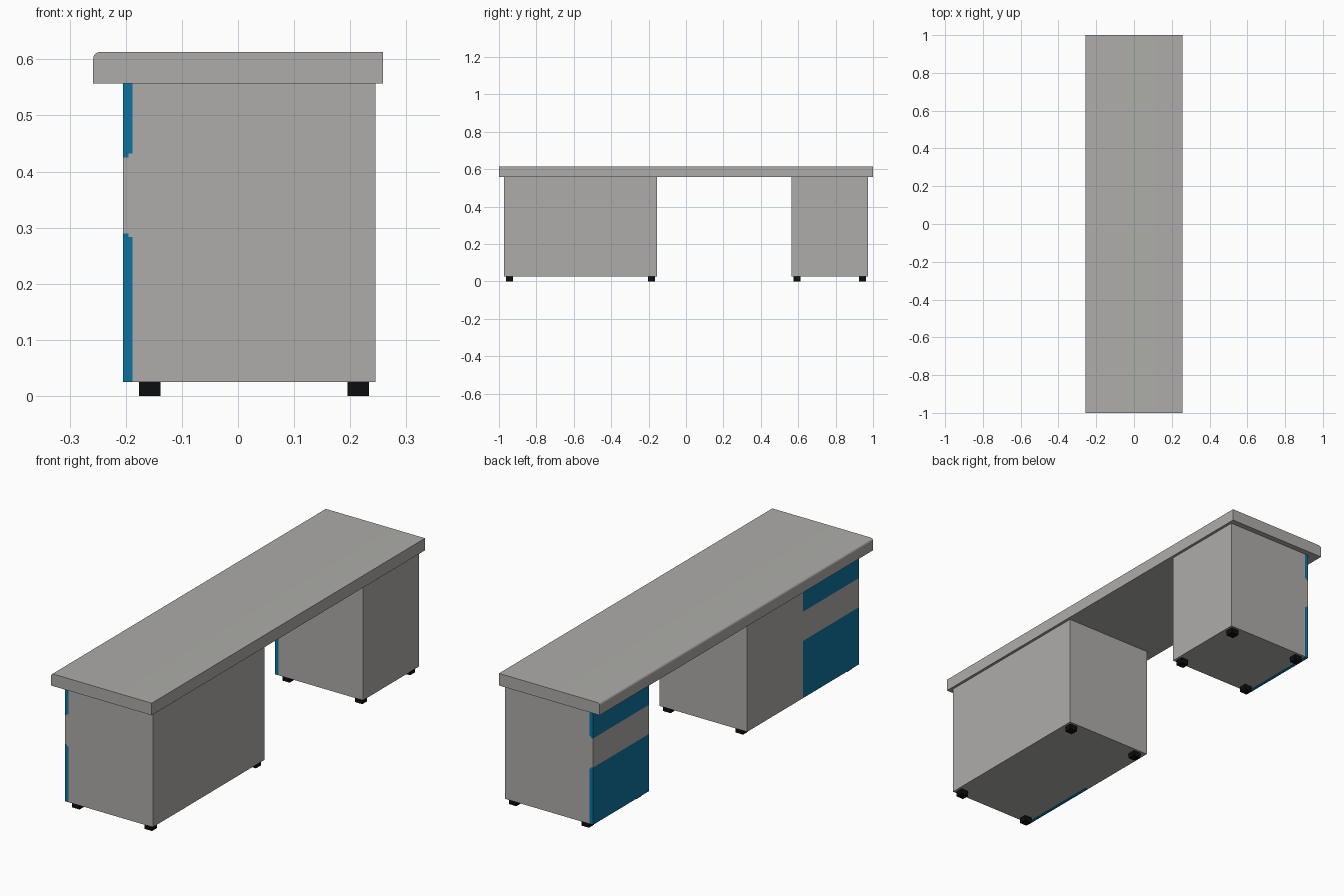
import bpy, bmesh, math

if "Cube" in bpy.data.objects:
    bpy.data.objects.remove(bpy.data.objects["Cube"])


def material(name, rgb):
    m = bpy.data.materials.new(name)
    m.diffuse_color = (*rgb, 1)
    m.use_nodes = True
    m.node_tree.nodes["Principled BSDF"].inputs["Base Color"].default_value = m.diffuse_color
    return m


GRAY = material("warm_gray", (0.42, 0.415, 0.40))
BLUE = material("deep_blue", (0.005, 0.17, 0.35))
BLACK = material("black", (0.004, 0.004, 0.005))


def extrude_y(name, profile, y0, y1, mat):
    """Extrude a closed (x, z) profile along y."""
    bm = bmesh.new()
    face = bm.faces.new([bm.verts.new((x, y0, z)) for x, z in profile])
    moved = bmesh.ops.extrude_face_region(bm, geom=[face])["geom"]
    verts = [v for v in moved if isinstance(v, bmesh.types.BMVert)]
    bmesh.ops.translate(bm, vec=(0, y1 - y0, 0), verts=verts)
    bmesh.ops.recalc_face_normals(bm, faces=bm.faces)
    me = bpy.data.meshes.new(name)
    bm.to_mesh(me)
    bm.free()
    me.materials.append(mat)
    ob = bpy.data.objects.new(name, me)
    bpy.context.collection.objects.link(ob)
    return ob


def box(name, x0, x1, y0, y1, z0, z1, mat):
    return extrude_y(name, [(x0, z0), (x1, z0), (x1, z1), (x0, z1)], y0, y1, mat)


# Levels: floor of cabinets, top of cabinets, top of desk
Z0, Z1, Z2 = 0.025, 0.557, 0.613
FRONT, MID, BACK = -0.205, -0.195, -0.188   # layers of the drawer fronts

# Desktop with one rounded long edge
R = 0.012
arc = [(-0.258 + R - R * math.cos(a), Z2 - R + R * math.sin(a))
       for a in (math.pi / 2 * i / 8 for i in range(9))]
top = extrude_y("desktop", [(0.258, Z2), (0.258, Z1), (-0.258, Z1)] + arc, -1, 1, GRAY)
bpy.context.view_layer.objects.active = top
top.select_set(True)
bpy.ops.object.shade_smooth_by_angle(angle=math.radians(30))


def feet(name, y0, y1):
    for x in (-0.1575, 0.2145):
        for y in (y0 + 0.029, y1 - 0.029):
            box(name, x - 0.019, x + 0.019, y - 0.018, y + 0.018, 0, Z0, BLACK)


def drawers(name, y0, y1):
    # blue fronts carry a small lip that overlaps the gray middle front
    box(name + "_middle_drawer", FRONT, BACK, y0, y1, 0.290, 0.425, GRAY)
    box(name + "_middle_drawer_upper_rail", MID, BACK, y0, y1, 0.425, 0.432, GRAY)
    box(name + "_middle_drawer_lower_rail", MID, BACK, y0, y1, 0.283, 0.290, GRAY)
    extrude_y(name + "_top_drawer",
              [(FRONT, Z1), (FRONT, 0.425), (MID, 0.425), (MID, 0.432),
               (BACK, 0.432), (BACK, Z1)], y0, y1, BLUE)
    extrude_y(name + "_bottom_drawer",
              [(FRONT, Z0), (FRONT, 0.290), (MID, 0.290), (MID, 0.283),
               (BACK, 0.283), (BACK, Z0)], y0, y1, BLUE)


# Cabinets: wide one (drawers plus door) and narrow one (drawers only)
for name, y0, y1, split in (("wide_cabinet", -0.973, -0.155, -0.565),
                            ("narrow_cabinet", 0.565, 0.973, 0.973)):
    box(name, BACK, 0.245, y0, y1, Z0, Z1, GRAY)
    drawers(name, y0, split)
    feet(name + "_foot", y0, y1)
    if split < y1:
        box(name + "_door", FRONT, BACK, split + 0.001, y1, Z0, Z1, GRAY)
